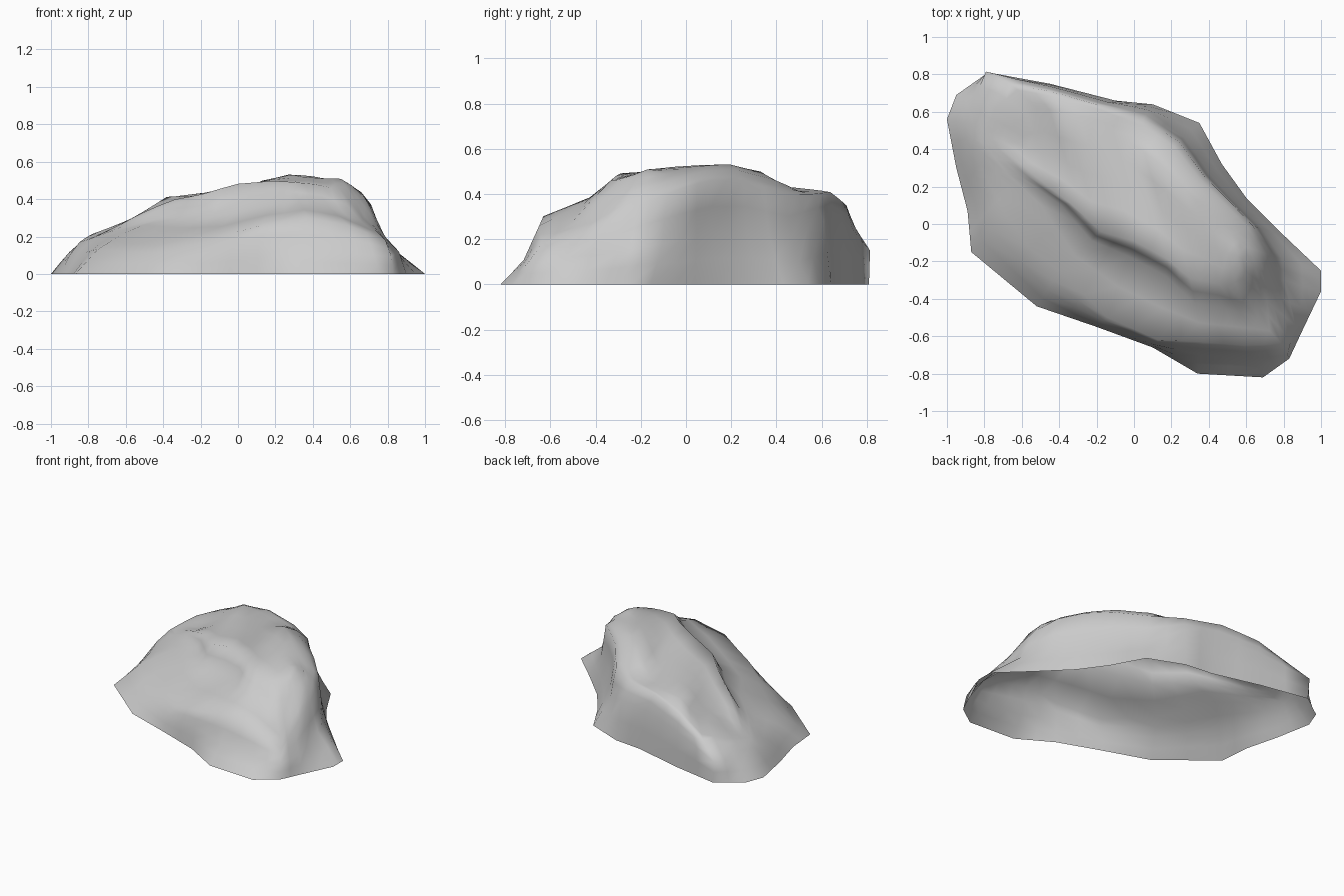
import bpy
import bmesh
from mathutils import Vector, noise

cube = bpy.data.objects.get("Cube")
if cube:
    bpy.data.objects.remove(cube, do_unlink=True)


def make_material(name, colour):
    material = bpy.data.materials.new(name)
    material.use_nodes = True
    material.diffuse_color = colour
    shader = next(n for n in material.node_tree.nodes if n.type == 'BSDF_PRINCIPLED')
    shader.inputs["Base Color"].default_value = colour
    shader.inputs["Roughness"].default_value = 0.9
    return material


# Ground outline, clockwise from the west tip
rim = [(-1, .56), (-.95, .69), (-.78, .81), (-.45, .75), (-.1, .66), (.1, .64),
       (.35, .54), (.47, .32), (.6, .14), (.8, -.06), (1, -.25), (1, -.36),
       (.9, -.57), (.83, -.72), (.69, -.82), (.34, -.8), (.1, -.66), (-.2, -.55),
       (-.52, -.44), (-.87, -.15), (-.89, .07), (-.95, .3)]

# Brow: where the side walls turn into the upper slopes
brow = [(-.82, .52, .19), (-.78, .64, .21), (-.66, .75, .25), (-.45, .71, .35),
        (-.2, .64, .41), (.05, .56, .4), (.24, .44, .4), (.38, .25, .46),
        (.52, .11, .46), (.64, -.01, .43), (.71, -.16, .37), (.73, -.28, .31),
        (.75, -.45, .23), (.79, -.64, .18), (.59, -.65, .26), (.37, -.63, .3),
        (.13, -.62, .26), (-.14, -.5, .19), (-.4, -.25, .19), (-.6, .1, .22),
        (-.74, .28, .19), (-.85, .45, .17)]

# Crest: edge of the top plateau, with the ridge along its front
crest = [(-.69, .47, .23), (-.62, .55, .27), (-.52, .62, .32), (-.38, .6, .41),
         (-.21, .56, .42), (-.02, .44, .42), (.13, .33, .5), (.27, .19, .53),
         (.4, .05, .52), (.52, -.05, .5), (.6, -.12, .48), (.61, -.21, .47),
         (.58, -.29, .46), (.5, -.33, .46), (.41, -.31, .48), (.3, -.29, .49),
         (.18, -.19, .5), (0, -.09, .48), (-.18, -.04, .43), (-.34, .11, .4),
         (-.52, .25, .32), (-.7, .4, .23)]

# Sections per side: columns, then (inset, rise) for the wall and for the terrace
sides = {
    "west_tip": (range(0, 2), (.55, .62), (.5, .5)),
    "back_corner": (range(2, 3), (-.1, .6), (.5, .5)),
    "back": (range(3, 6), (.4, .7), (.5, .6)),
    "back_left": (range(6, 9), (.75, .5), (.45, .65)),
    "east_tip": (range(9, 12), (.72, .45), (.45, .6)),
    "front_left": (range(12, 14), (.25, .52), (.45, .35)),
    "front_toe": (range(14, 16), (.6, .42), (.6, .45)),
    "front": (range(16, 18), (.4, .6), (.8, .45)),
    "front_right": (range(18, 20), (.45, .6), (.78, .45)),
    "west": (range(20, 22), (.5, .6), (.55, .5)),
}


def section_ring(low, high, part):
    """Ring between two others, bent inward and upward by each side's rule."""
    ring = []
    for columns, *shape in sides.values():
        inset, rise = shape[part]
        for k in columns:
            foot, top = Vector(low[k]), Vector(high[k])
            point = foot.lerp(top, inset)
            point.z = foot.z + (top.z - foot.z) * rise
            ring.append(point)
    return ring


def plateau_spine(bm, top, dip=.025, climb=.006):
    """Shared middle vertices, hollow in the west and humped in the east."""
    half = len(top) // 2
    spine = {}
    for k in range(1, half - 1):
        middle = (top[k].co + top[-1 - k].co) / 2
        middle.z += climb * k - dip
        spine[k] = bm.verts.new(middle)
    columns = list(range(half)) + list(reversed(range(half)))
    return [spine[min(max(k, 1), half - 2)] for k in columns]


def build_rock(material):
    bm = bmesh.new()
    ground = [(x, y, 0) for x, y in rim]
    wall = section_ring(ground, brow, 0)
    terrace = section_ring(brow, crest, 1)
    rings = [[bm.verts.new(p) for p in ring]
             for ring in (ground, wall, brow, terrace, crest)]
    rings.append(plateau_spine(bm, rings[-1]))
    count = len(rim)

    # Loft the open shell upward, closing in triangles at the spine ends
    for low, high in zip(rings, rings[1:]):
        for k in range(count):
            n = (k + 1) % count
            corners = dict.fromkeys((low[n], low[k], high[k], high[n]))
            bm.faces.new(list(corners))

    # Refine and roughen everything above the ground edge
    bmesh.ops.subdivide_edges(bm, edges=bm.edges[:], cuts=1, use_grid_fill=True)
    bm.normal_update()
    for vert in bm.verts:
        if vert.co.z > .01:
            vert.co += vert.normal * noise.noise(vert.co * 4) * .006
    bmesh.ops.recalc_face_normals(bm, faces=bm.faces[:])
    if sum(f.normal.z * f.calc_area() for f in bm.faces) < 0:
        bmesh.ops.reverse_faces(bm, faces=bm.faces[:])
    for face in bm.faces:
        face.smooth = True

    mesh = bpy.data.meshes.new("rock_shell")
    bm.to_mesh(mesh)
    bm.free()
    mesh.materials.append(material)
    rock = bpy.data.objects.new("rock_shell", mesh)
    bpy.context.collection.objects.link(rock)
    return rock


build_rock(make_material("stone_grey", (.6, .6, .6, 1)))
